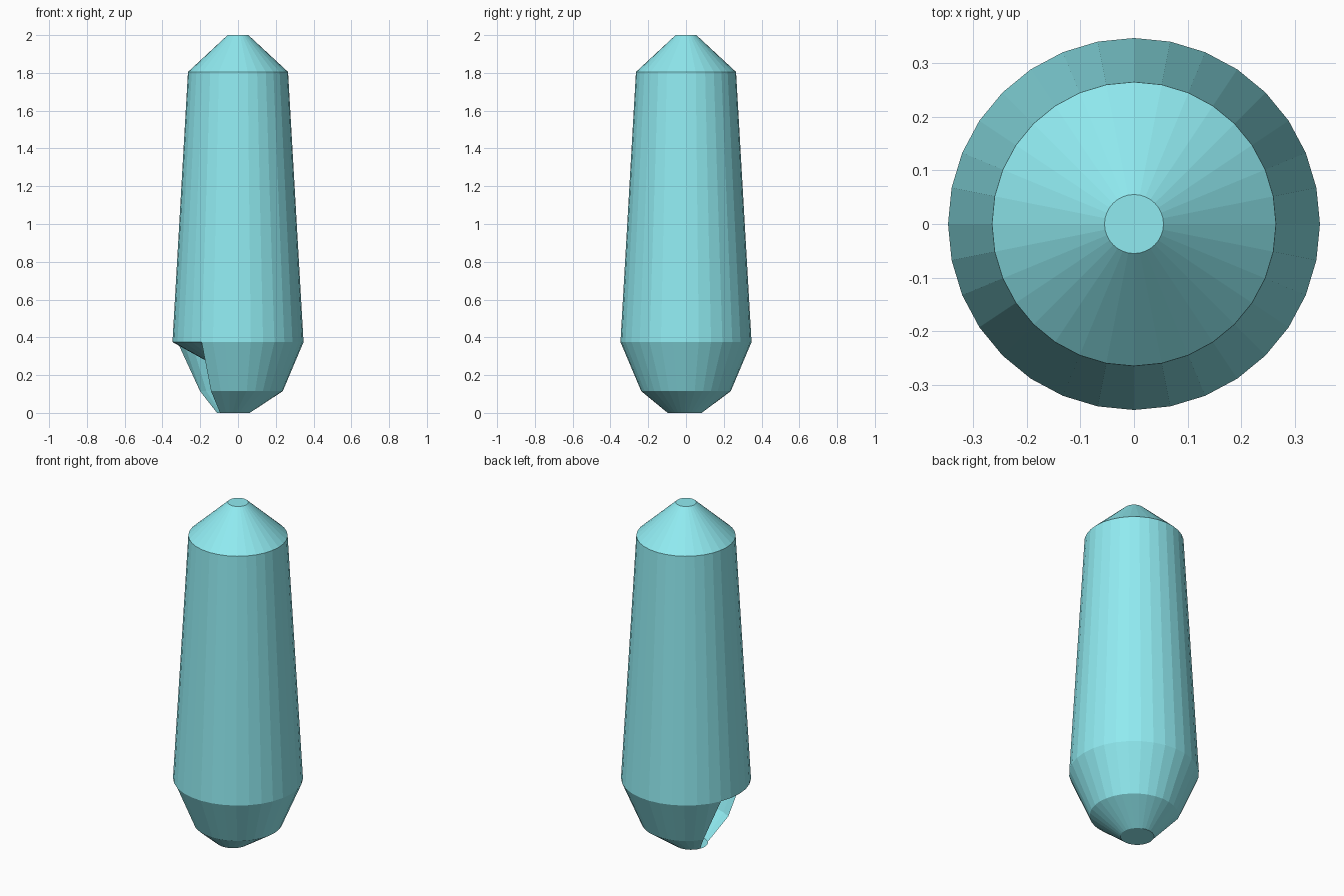
import bpy, bmesh
from math import cos, sin, radians

if "Cube" in bpy.data.objects:
    bpy.data.objects.remove(bpy.data.objects["Cube"])

SIDES = 32
STEP = 360 / SIDES

mat = bpy.data.materials.new("cyan")
mat.diffuse_color = (0.28, 0.83, 0.88, 1)
mat.use_nodes = True
mat.node_tree.nodes["Principled BSDF"].inputs["Base Color"].default_value = mat.diffuse_color


def ring(bm, r, z, angles, cx=0, cy=0):
    return [bm.verts.new((cx + r * cos(radians(a)), cy + r * sin(radians(a)), z))
            for a in angles]


def bridge(bm, low, high, closed):
    n = len(low)
    for i in range(n if closed else n - 1):
        j = (i + 1) % n
        bm.faces.new((low[i], low[j], high[j], high[i]))


def finish(bm, name):
    mesh = bpy.data.meshes.new(name)
    bm.to_mesh(mesh)
    bm.free()
    mesh.materials.append(mat)
    obj = bpy.data.objects.new(name, mesh)
    bpy.context.collection.objects.link(obj)


full = [i * STEP for i in range(SIDES)]

# tapered body with conical top and a conical underside inside the shell
bm = bmesh.new()
profile = [(0.05, 0.21), (0.347, 0.375), (0.265, 1.805), (0.055, 2.0)]
rings = [ring(bm, r, z, full) for r, z in profile]
for a, b in zip(rings, rings[1:]):
    bridge(bm, a, b, True)
bm.faces.new(rings[0][::-1])
bm.faces.new(rings[-1])
finish(bm, "body")

# lower shell, open at the front left, with an off-centre tip
bm = bmesh.new()
arc = [236.25 + i * STEP for i in range(26)]
mid = [233] + arc[1:-1] + [508]
low = [222] + arc[1:]
tip = (-0.028, -0.007)
r0 = ring(bm, 0.09, 0.0, low, *tip)
r1 = ring(bm, 0.237, 0.115, mid)
r2 = ring(bm, 0.347, 0.375, arc)
bridge(bm, r0, r1, False)
bridge(bm, r1, r2, False)
bm.faces.new(ring(bm, 0.09, 0.0, full, *tip)[::-1])
finish(bm, "lower_shell")
